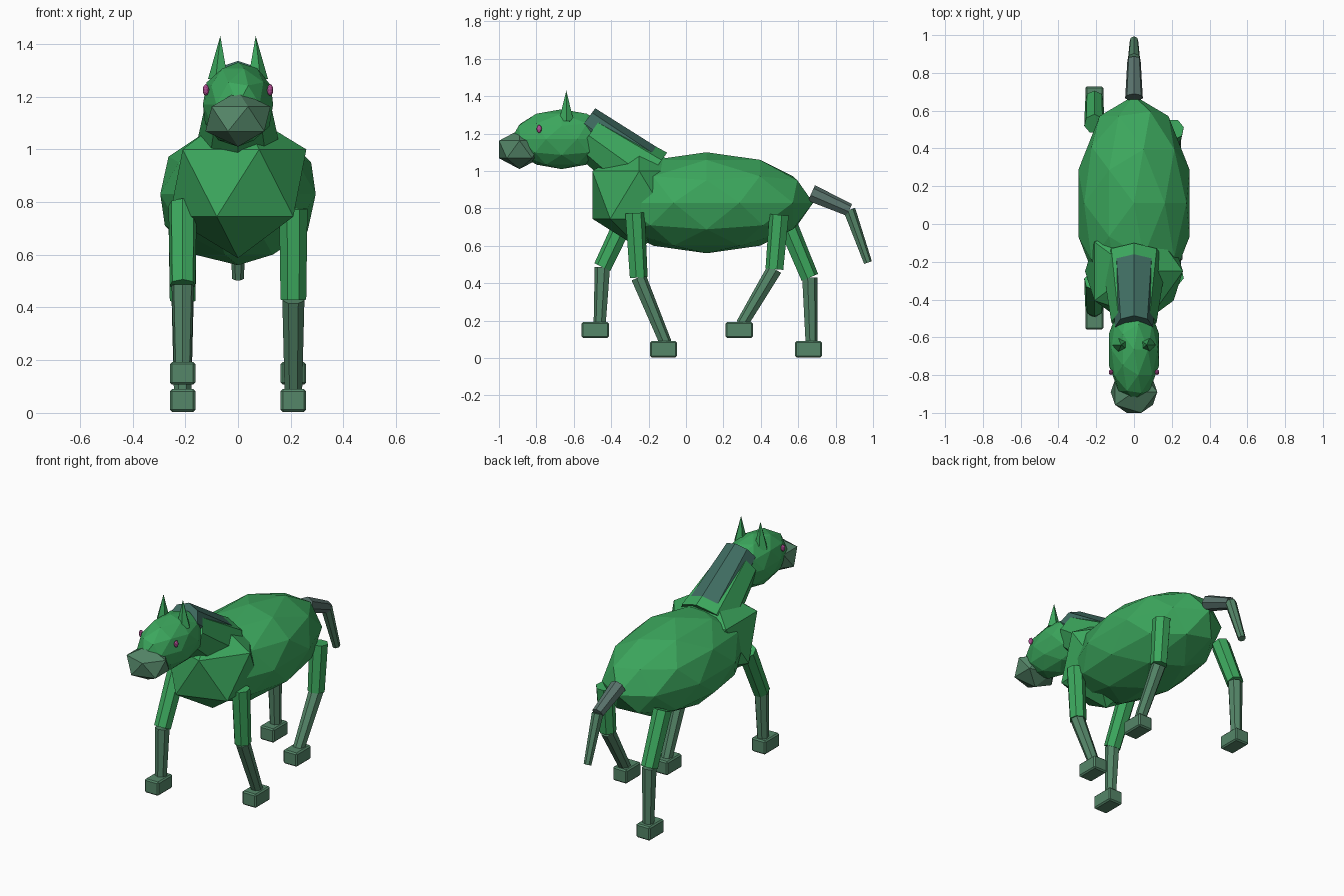
import bpy
from mathutils import Vector

if "Cube" in bpy.data.objects:
    bpy.data.objects.remove(bpy.data.objects["Cube"])


def mat(name, rgb):
    m = bpy.data.materials.new(name)
    m.diffuse_color = (*rgb, 1)
    m.use_nodes = True
    m.node_tree.nodes["Principled BSDF"].inputs["Base Color"].default_value = m.diffuse_color
    return m


COAT = mat("coat", (0.045, 0.39, 0.11))
PALE = mat("pale_coat", (0.09, 0.24, 0.14))
HAIR = mat("hair", (0.05, 0.15, 0.12))
TAIL = mat("tail_hair", (0.10, 0.17, 0.15))
PINK = mat("eye", (0.45, 0.08, 0.3))


def finish(name, m):
    o = bpy.context.object
    o.name = name
    o.data.materials.append(m)
    return o


def blob(name, loc, radii, m, sub=2):
    bpy.ops.mesh.primitive_ico_sphere_add(subdivisions=sub, radius=1, location=loc)
    o = finish(name, m)
    o.scale = radii
    return o


def limb(name, a, b, r1, r2, m, sides=7):
    """Tapered prism running from a to b."""
    a, b = Vector(a), Vector(b)
    d = b - a
    bpy.ops.mesh.primitive_cone_add(vertices=sides, radius1=r1, radius2=r2,
                                    depth=d.length, location=(a + b) / 2)
    o = finish(name, m)
    o.rotation_mode = 'QUATERNION'
    o.rotation_quaternion = d.to_track_quat('Z', 'Y')
    return o


# Trunk
blob("body", (0, 0.11, 0.83), (0.31, 0.57, 0.27), COAT)
blob("chest", (0, -0.25, 0.872), (0.29, 0.295, 0.285), COAT, 1)

# Neck, head and muzzle
limb("neck", (0, -0.20, 0.96), (0, -0.52, 1.19), 0.17, 0.12, COAT, 8)
limb("mane", (0, -0.19, 0.99), (0, -0.545, 1.255), 0.135, 0.10, HAIR, 8)
blob("head", (0, -0.665, 1.17), (0.14, 0.27, 0.16), COAT)
blob("muzzle", (0, -0.89, 1.115), (0.138, 0.129, 0.105), PALE, 1)

# Ears and eyes
for side, s in (("left", -1), ("right", 1)):
    limb(side + "_ear", (s * 0.072, -0.64, 1.265), (s * 0.067, -0.64, 1.43),
         0.042, 0, COAT, 5)
    blob(side + "_eye", (s * 0.122, -0.785, 1.225), (0.012, 0.014, 0.022), PINK)

# Legs: side, hip, knee, ankle, hoof centre as (y, z)
legs = {
    "front_left": (-1, (-0.30, 0.79), (-0.445, 0.485), (-0.46, 0.18), (-0.485, 0.15)),
    "front_right": (1, (-0.275, 0.775), (-0.255, 0.43), (-0.11, 0.08), (-0.12, 0.047)),
    "hind_left": (-1, (0.53, 0.74), (0.66, 0.43), (0.67, 0.08), (0.655, 0.047)),
    "hind_right": (1, (0.50, 0.765), (0.475, 0.475), (0.30, 0.18), (0.285, 0.15)),
}
for name, (s, hip, knee, ankle, hoof) in legs.items():
    x = s * 0.21
    limb(name + "_upper_leg", (x, *hip), (x, *knee), 0.055, 0.05, COAT)
    limb(name + "_lower_leg", (x, *knee), (x, *ankle), 0.043, 0.034, PALE)
    bpy.ops.mesh.primitive_cube_add(size=1, location=(x, *hoof))
    o = finish(name + "_hoof", PALE)
    o.dimensions = (0.096, 0.145, 0.086)
    bpy.context.view_layer.update()
    bpy.ops.object.transform_apply(location=False, rotation=False, scale=True)
    b = o.modifiers.new("edge", 'BEVEL')
    b.width = 0.008

# Tail
limb("tail_base", (0, 0.67, 0.88), (0, 0.873, 0.79), 0.048, 0.036, TAIL)
limb("tail_tip", (0, 0.872, 0.792), (0, 0.972, 0.51), 0.034, 0.023, PALE)
